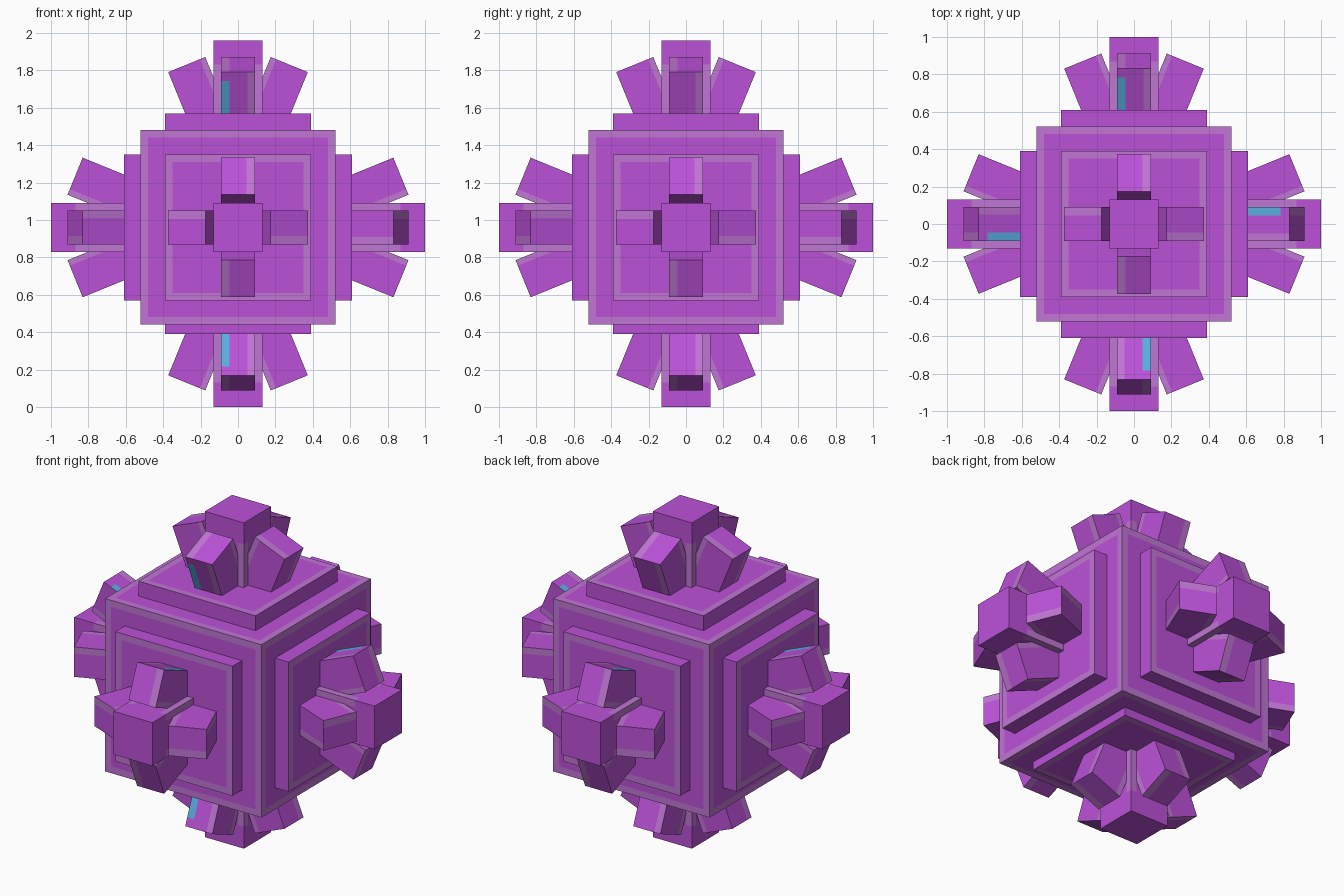
import bpy, bmesh, math
from mathutils import Matrix, Vector

if "Cube" in bpy.data.objects:
    bpy.data.objects.remove(bpy.data.objects["Cube"], do_unlink=True)


def material(name, rgb):
    m = bpy.data.materials.new(name)
    m.use_nodes = True
    m.diffuse_color = (*rgb, 1)
    m.node_tree.nodes["Principled BSDF"].inputs["Base Color"].default_value = (*rgb, 1)
    return m


MATS = [material("purple", (0.50, 0.083, 0.69)),
        material("pale_purple_edge", (0.53, 0.18, 0.66)),
        material("cyan_stripe", (0.10, 0.43, 0.74))]
PURPLE, PALE, CYAN = range(3)


def box(name, low, high, cuts, rule, matrix):
    """Box cut along local planes (axis, value), coloured by rule(normal, centre)."""
    low, high = Vector(low), Vector(high)
    bm = bmesh.new()
    size = high - low
    bmesh.ops.create_cube(bm, size=1, matrix=Matrix.Translation((low + high) / 2)
                          @ Matrix.Diagonal((*size, 1)))
    for axis, value in cuts:
        n = Vector((0, 0, 0))
        n[axis] = 1
        bmesh.ops.bisect_plane(bm, geom=bm.verts[:] + bm.edges[:] + bm.faces[:],
                               plane_co=n * value, plane_no=n, dist=1e-5)
    bm.normal_update()
    for f in bm.faces:
        f.material_index = rule(f.normal, f.calc_center_median())
    bm.transform(matrix)
    bmesh.ops.recalc_face_normals(bm, faces=bm.faces[:])
    mesh = bpy.data.meshes.new(name)
    for m in MATS:
        mesh.materials.append(m)
    bm.to_mesh(mesh)
    bm.free()
    obj = bpy.data.objects.new(name, mesh)
    bpy.context.collection.objects.link(obj)
    return obj


# Colour rules, each in the part's own frame (z points outward)
def core_rule(n, c):
    return PALE if sum(abs(v) > 0.48 for v in c) > 1 else PURPLE


def plate_rule(n, c):
    return PALE if n.z > 0.9 and max(abs(c.x), abs(c.y)) > 0.35 else PURPLE


def post_rule(n, c):
    side = abs(c.y) if abs(n.x) > 0.9 else abs(c.x)
    return PALE if abs(n.z) < 0.1 and side > 0.09 and c.z < 0.87 else PURPLE


def stub_rule(striped):
    def rule(n, c):
        if n.y > 0.9:                                   # outer side
            if striped and c.x > 0.045 and c.z < -0.05:
                return CYAN
            return PALE if c.x < -0.05 else PURPLE
        if n.z > 0.9:                                   # end cap
            return PALE if c.x > 0.045 else PURPLE
        if abs(n.x) > 0.9:                              # flanks
            return PALE if c.y < -0.075 else PURPLE
        return PURPLE
    return rule


def rot(deg, axis):
    return Matrix.Rotation(math.radians(deg), 4, axis)


def arm(name, m):
    """Raised plate, square post and four splayed stubs, pointing along local z."""
    box(name + "_plate", (-0.39, -0.39, 0.48), (0.39, 0.39, 0.61),
        [(a, s * 0.35) for a in (0, 1) for s in (-1, 1)], plate_rule, m)
    box(name + "_post", (-0.13, -0.13, 0.55), (0.13, 0.13, 1.0),
        [(a, s * 0.09) for a in (0, 1) for s in (-1, 1)] + [(2, 0.87)], post_rule, m)
    for k in range(4):
        tilt = rot(180 + 90 * k, 'Z') @ Matrix.Translation((0, 0.274, 0.871)) @ rot(-22.2, 'X')
        box(f"{name}_stub_{k + 1}", (-0.09, -0.107, -0.42), (0.09, 0.107, 0),
            [(0, 0.045), (0, -0.05), (1, -0.075), (2, -0.05)], stub_rule(k == 0), m @ tilt)


# Core cube
CENTRE = Matrix.Translation((0, 0, 0.96))
box("core", (-0.52,) * 3, (0.52,) * 3,
    [(a, s * 0.48) for a in range(3) for s in (-1, 1)], core_rule, CENTRE)

# One arm on every face; the lower one mirrors the upper and sits slightly deeper
arm("top", CENTRE)
arm("bottom", CENTRE @ Matrix.Translation((0, 0, 0.04)) @ Matrix.Diagonal((1, 1, -1, 1)))
for k, side in enumerate(("front", "left", "back", "right")):
    arm(side, CENTRE @ rot(90 * k, 'Z') @ rot(90, 'X') @ rot(180, 'Z'))
